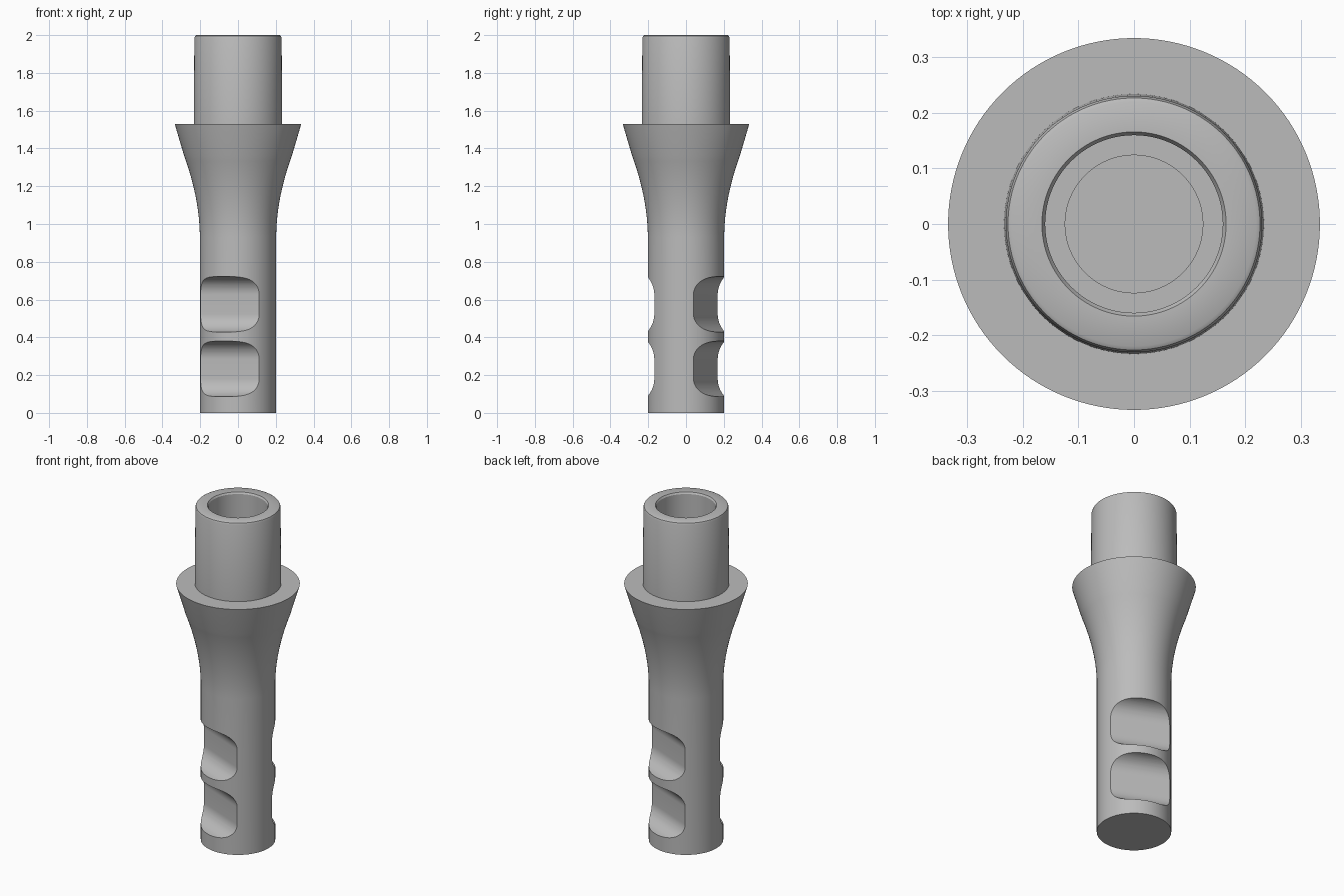
import bpy, bmesh
from math import sin, cos, pi, radians
from mathutils import Matrix

cube = bpy.data.objects.get("Cube")
if cube:
    bpy.data.objects.remove(cube)

grey = bpy.data.materials.new("satin grey")
grey.use_nodes = True
colour = (0.5, 0.5, 0.5, 1)
grey.diffuse_color = colour
grey.node_tree.nodes["Principled BSDF"].inputs["Base Color"].default_value = colour


def add_object(name, bm):
    bmesh.ops.recalc_face_normals(bm, faces=bm.faces)
    mesh = bpy.data.meshes.new(name)
    bm.to_mesh(mesh)
    bm.free()
    mesh.materials.append(grey)
    obj = bpy.data.objects.new(name, mesh)
    bpy.context.collection.objects.link(obj)
    return obj


def lathe(name, profile, steps=128):
    """Revolve a list of (radius, height) around z."""
    bm = bmesh.new()
    verts = [bm.verts.new((r, 0, z)) for r, z in profile]
    edges = [bm.edges.new(pair) for pair in zip(verts, verts[1:])]
    bmesh.ops.spin(bm, geom=verts + edges, cent=(0, 0, 0), axis=(0, 0, 1),
                   angle=2 * pi, steps=steps)
    bmesh.ops.remove_doubles(bm, verts=bm.verts, dist=1e-5)
    return add_object(name, bm)


def groove_cutter(height, angle):
    """Straight channel with a flat floor and rounded inner corners."""
    floor, fillet, half = 0.112, 0.0975, 0.1475
    upper = [(floor + fillet * (1 - cos(a)), half - fillet + fillet * sin(a))
             for a in (i * pi / 32 for i in range(17))] + [(0.3, half)]
    outline = upper + [(d, -z) for d, z in reversed(upper)]
    bm = bmesh.new()
    face = bm.faces.new([bm.verts.new((d, -0.3, z)) for d, z in outline])
    new = bmesh.ops.extrude_face_region(bm, geom=[face])["geom"]
    bmesh.ops.translate(bm, vec=(0, 0.6, 0),
                        verts=[v for v in new if isinstance(v, bmesh.types.BMVert)])
    bm.transform(Matrix.Translation((0, 0, height)) @ Matrix.Rotation(angle, 4, "Z"))
    cutter = add_object("groove_cutter", bm)
    cutter.hide_render = True
    return cutter


# Shaft, flared neck, collar, hollow spigot and stepped bore
flare = [(0.202 + 0.083 * (i / 16) ** 1.9, 0.93 + 0.43 * i / 16) for i in range(17)]
profile = [(0, 0), (0.202, 0), *flare, (0.335, 1.53), (0.234, 1.53),
           (0.231, 1.985), (0.227, 1.996), (0.22, 2), (0.166, 2), (0.16, 1.99),
           (0.16, 1.5), (0.124, 1.5), (0.124, 1.0), (0, 1.0)]
body = lathe("post_body", profile)

# Two stacked grooves on opposite sides of the shaft
bpy.context.view_layer.objects.active = body
for angle in (radians(-112.5), radians(67.5)):
    for height in (0.233, 0.575):
        cutter = groove_cutter(height, angle)
        cut = body.modifiers.new("groove", "BOOLEAN")
        cut.operation = "DIFFERENCE"
        cut.solver = "EXACT"
        cut.object = cutter
        bpy.ops.object.modifier_apply(modifier=cut.name)
        bpy.data.objects.remove(cutter)

# Smooth round surfaces, crisp rims
bpy.ops.object.select_all(action="DESELECT")
body.select_set(True)
bpy.ops.object.shade_smooth_by_angle(angle=radians(30))
